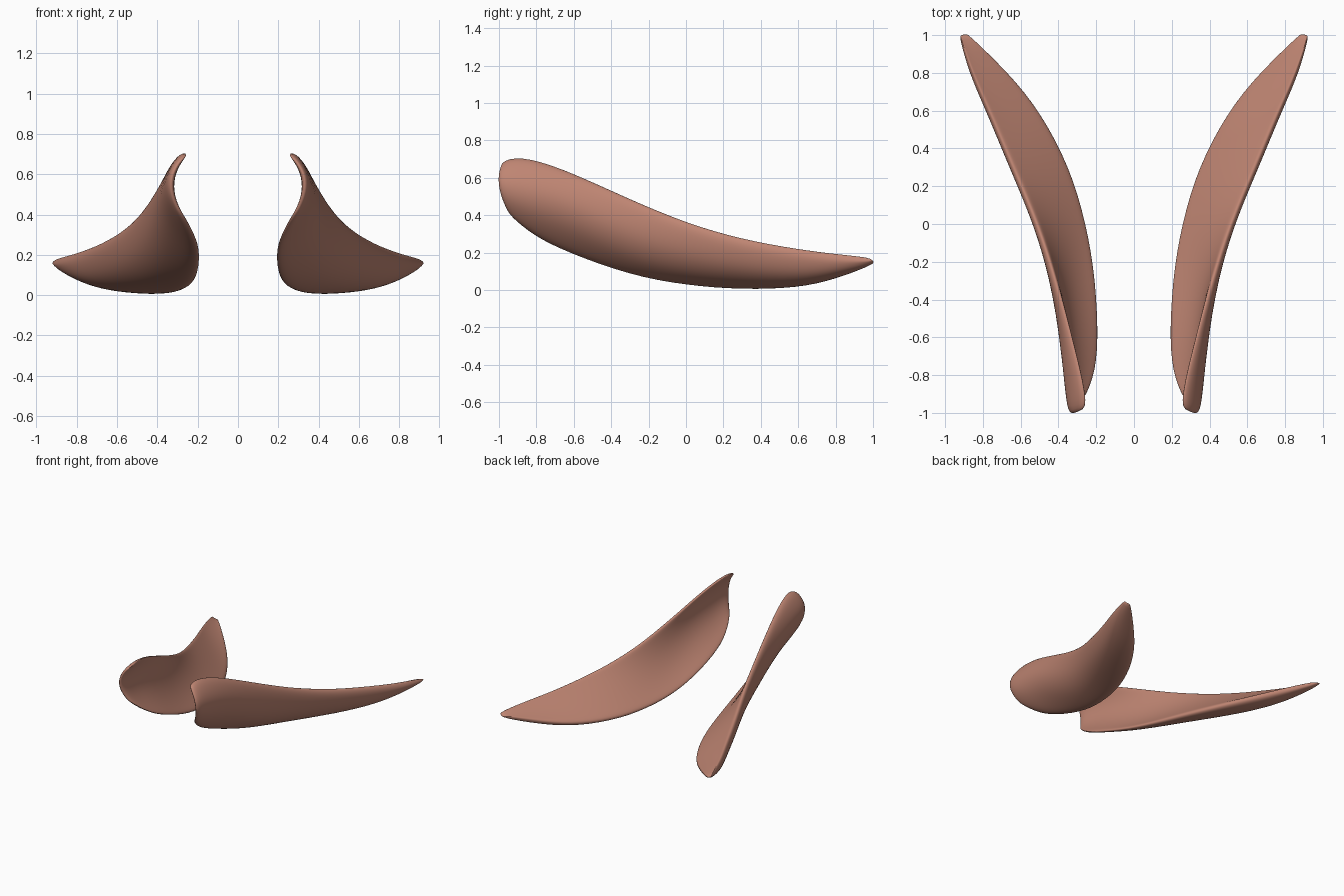
import bpy, bmesh
from mathutils import Vector

cube = bpy.data.objects.get("Cube")
if cube:
    bpy.data.objects.remove(cube, do_unlink=True)

# Single warm clay colour
clay = bpy.data.materials.new("warm_clay")
clay.use_nodes = True
colour = (0.52, 0.235, 0.17, 1)
clay.diffuse_color = colour
clay.node_tree.nodes["Principled BSDF"].inputs["Base Color"].default_value = colour

# Ribs of the blade, front to tip: lower edge, belly, upper edge, core thickness
RIBS = [
    ((.28, -.94, .395), (.34, -1.01, .56), (.262, -.98, .69), .042),
    ((.215, -.81, .285), (.36, -.86, .50), (.262, -.89, .718), .045),
    ((.19, -.635, .20), (.375, -.65, .43), (.312, -.68, .662), .055),
    ((.205, -.30, .08), (.405, -.30, .228), (.417, -.30, .485), .08),
    ((.255, 0, .03), (.47, 0, .137), (.515, 0, .357), .117),
    ((.34, .30, .012), (.583, .30, .077), (.65, .30, .264), .142),
    ((.50, .60, .028), (.713, .60, .055), (.775, .60, .21), .125),
    ((.665, .80, .075), (.818, .80, .093), (.868, .80, .18), .088),
    ((.885, 1.01, .152), (.908, 1.012, .152), (.925, 1, .163), .026),
]
ACROSS = (0, .12, .36, .64, .88, 1)
RIM = .036


def rib_sections(rib, side):
    """Outer and inner rows of points across one rib."""
    low, mid, high = map(Vector, rib[:3])
    core = rib[3]
    rim = min(RIM, core)
    chord = high - low
    inward = Vector((-chord.z, 0, chord.x)).normalized()
    outer, inner = [], []
    for t in ACROSS:
        centre = (low * (1 - t) * (1 - 2 * t) + mid * 4 * t * (1 - t)
                  + high * t * (2 * t - 1))
        depth = rim / 2 + (core - rim) * 4 * t * (1 - t)
        for row, offset in ((outer, -rim / 2), (inner, depth)):
            p = centre + inward * offset
            row.append(Vector((side * p.x, p.y, p.z)))
    return outer, inner


def blade(name, side):
    bm = bmesh.new()
    rings = []
    for rib in RIBS:
        outer, inner = rib_sections(rib, side)
        rings.append([bm.verts.new(p) for p in outer + inner[::-1]])

    # Skin between neighbouring ribs
    count = len(rings[0])
    for a, b in zip(rings, rings[1:]):
        for i in range(count):
            j = (i + 1) % count
            bm.faces.new((a[i], a[j], b[j], b[i]))

    # Quad strips closing the front rim and the tip
    for ring in (rings[0], rings[-1]):
        for i in range(len(ACROSS) - 1):
            bm.faces.new((ring[i], ring[i + 1], ring[-2 - i], ring[-1 - i]))
    bmesh.ops.recalc_face_normals(bm, faces=bm.faces)

    mesh = bpy.data.meshes.new(name)
    bm.to_mesh(mesh)
    bm.free()
    mesh.materials.append(clay)
    mesh.shade_smooth()
    obj = bpy.data.objects.new(name, mesh)
    bpy.context.collection.objects.link(obj)
    smooth = obj.modifiers.new("rounding", 'SUBSURF')
    smooth.levels = smooth.render_levels = 2


blade("left_blade", 1)
blade("right_blade", -1)
